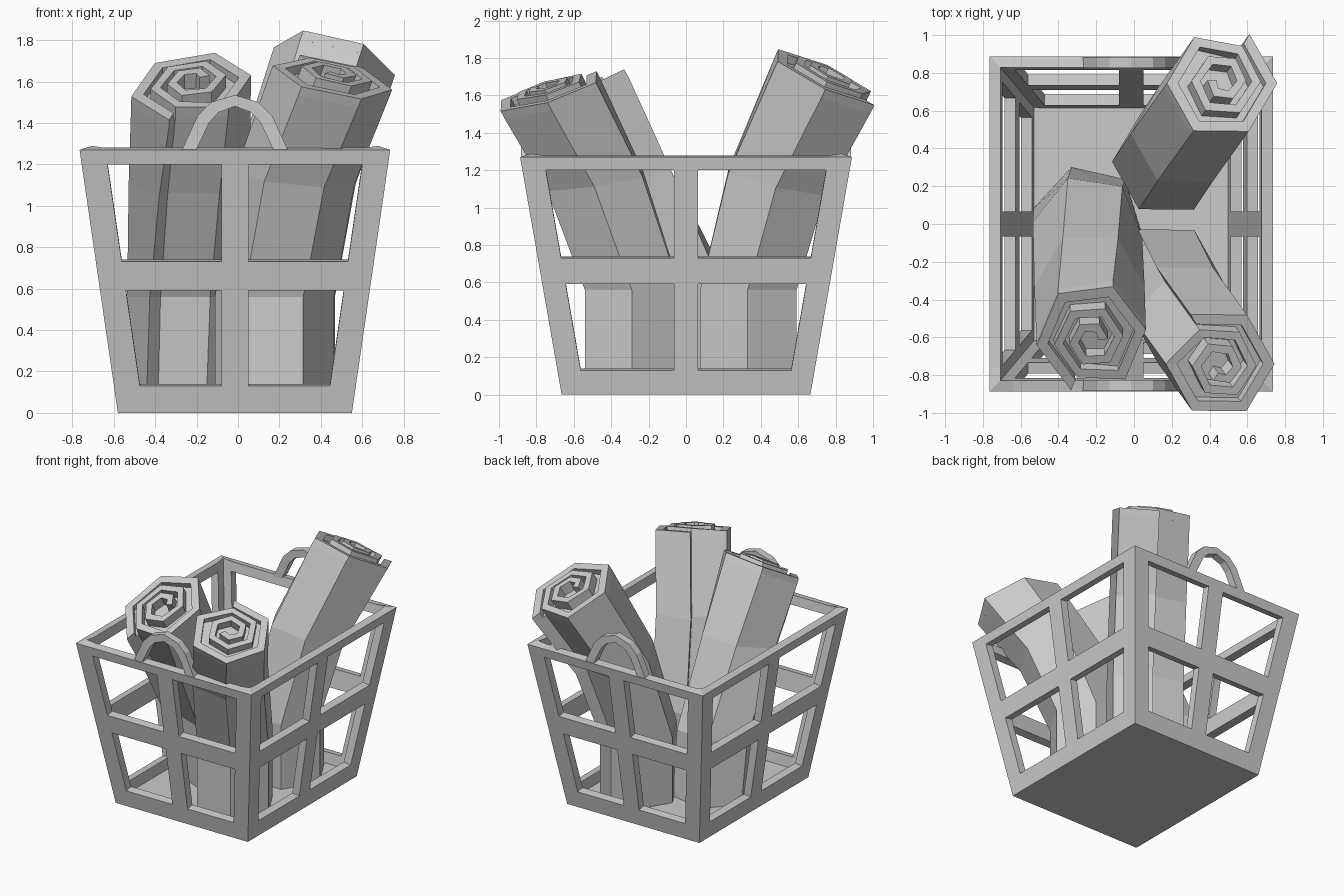
import bpy
import bmesh
from math import cos, sin, radians
from mathutils import Vector

cube = bpy.data.objects.get("Cube")
if cube:
    bpy.data.objects.remove(cube, do_unlink=True)

grey = bpy.data.materials.new("plain_grey")
grey.use_nodes = True
grey.diffuse_color = (0.6, 0.6, 0.6, 1)
grey.node_tree.nodes["Principled BSDF"].inputs["Base Color"].default_value = (0.6, 0.6, 0.6, 1)

CX = -0.015      # basket centre in x
RIM = 1.27       # basket height


def finish(name, bm):
    mesh = bpy.data.meshes.new(name)
    bm.to_mesh(mesh)
    bm.free()
    mesh.materials.append(grey)
    obj = bpy.data.objects.new(name, mesh)
    bpy.context.collection.objects.link(obj)
    return obj


def loft(bm, rings):
    """Join closed rings of points into a capped solid."""
    loops = [[bm.verts.new(p) for p in ring] for ring in rings]
    n = len(loops[0])
    for a, b in zip(loops, loops[1:]):
        for i in range(n):
            j = (i + 1) % n
            bm.faces.new((a[i], a[j], b[j], b[i]))
    bm.faces.new(loops[0][::-1])
    bm.faces.new(loops[-1])
    bmesh.ops.recalc_face_normals(bm, faces=bm.faces)


# Basket: flared shell with two rows of windows, thickened inwards
def make_basket():
    bm = bmesh.new()
    rows = [0, 0.13, 0.59, 0.73, 1.2, RIM]

    def wall_point(normal, col, z):
        half = Vector((0.565 + 0.185 * z / RIM, 0.665 + 0.222 * z / RIM))
        along = Vector((-normal.y, normal.x))
        reach = abs(half.dot(normal))
        w = abs(half.dot(along))
        u = (-w, 0.125 - w, -0.065, 0.065, w - 0.125, w)[col]
        p = normal * reach + along * u
        return (p.x + CX, p.y, z)

    for normal in map(Vector, ((0, -1), (1, 0), (0, 1), (-1, 0))):
        for r in range(5):
            for c in range(5):
                if r in (1, 3) and c in (1, 3):
                    continue
                corners = ((c, r), (c + 1, r), (c + 1, r + 1), (c, r + 1))
                bm.faces.new([bm.verts.new(wall_point(normal, i, rows[j])) for i, j in corners])
    bmesh.ops.remove_doubles(bm, verts=bm.verts, dist=0.001)
    bottom = [e for e in bm.edges if all(v.co.z < 0.001 for v in e.verts)]
    floor = bmesh.ops.edgeloop_fill(bm, edges=bottom)["faces"]
    for f in floor:
        f.normal_update()
        if f.normal.z > 0:
            f.normal_flip()
    obj = finish("basket", bm)
    mod = obj.modifiers.new("thickness", "SOLIDIFY")
    mod.thickness = 0.06
    mod.offset = -1
    mod.use_even_offset = True
    mod.use_quality_normals = True


# Handles: angular arches on the front and back rims
def make_handle(name, side):
    outer = [(0.265, 1.25), (0.18, 1.435), (0.115, 1.5), (0, 1.535)]
    inner = [(0.195, 1.25), (0.125, 1.4), (0.08, 1.45), (0, 1.48)]

    def full(half):
        return half + [(-x, z) for x, z in half[-2::-1]]

    rings = []
    for (ox, oz), (ix, iz) in zip(full(outer), full(inner)):
        rings.append([(x + CX, side * y, z) for x, y, z in
                      ((ox, 0.883, oz), (ox, 0.825, oz), (ix, 0.825, iz), (ix, 0.883, iz))])
    bm = bmesh.new()
    loft(bm, rings)
    finish(name, bm)


# Rolls: six-sided spiral sheets, bent outwards over the rim
def spiral_radius(k):
    return 0.302 - 0.004 * k if k < 6 else 0.218 - 0.0135 * (k - 6)


def make_roll(name, start, path, slope, twist=(0, 0, 0, 0)):
    path = [Vector(p) for p in path]
    axis = (path[-1] - path[-2]).normalized()

    def on_ring(level, k, radius, lift=0.0):
        a = radians(start - 60 * k + twist[level])
        x, y = radius * cos(a), radius * sin(a)
        tilt = (0, 0, 0.5, 1)[level]
        z = tilt * (slope[0] * x + slope[1] * y)
        return path[level] + Vector((x, y, z)) + axis * lift

    # body, with the cap sunk below the spiral edge
    bm = bmesh.new()
    rings = []
    for level in range(4):
        lift = -0.045 if level == 3 else 0
        rings.append([on_ring(level, k, spiral_radius(k), lift) for k in range(7)])
    loft(bm, rings)
    finish(name + "_body", bm)

    # spiral edge, rising slightly towards the middle
    bm = bmesh.new()
    sections = []
    for k in range(17):
        r = spiral_radius(k)
        t = r - (0.06 if k < 6 else 0.048)
        top = 0 if k < 6 else 0.02 + 0.002 * (k - 6)
        sections.append([on_ring(3, k, r, -0.05), on_ring(3, k, r, top),
                         on_ring(3, k, t, top), on_ring(3, k, t, -0.05)])
    loft(bm, sections)
    finish(name + "_spiral", bm)


make_basket()
make_handle("front_handle", -1)
make_handle("back_handle", 1)
make_roll("front_left_roll", 120,
          [(0.17, -0.29, 0.06), (0.17, -0.29, 0.56), (0.27, -0.49, 1.14), (0.45, -0.74, 1.62)],
          (-0.2, 0.3))
make_roll("back_left_roll", 60,
          [(0.17, 0.33, 0.06), (0.17, 0.33, 0.56), (0.27, 0.48, 1.14), (0.46, 0.745, 1.7)],
          (-0.23, -0.45))
make_roll("front_right_roll", 240,
          [(-0.24, 0.02, 0.06), (-0.24, -0.03, 0.56), (-0.23, -0.33, 1.12), (-0.22, -0.6, 1.58)],
          (0.1, 0.55), (-12, -8, 0, 8))
